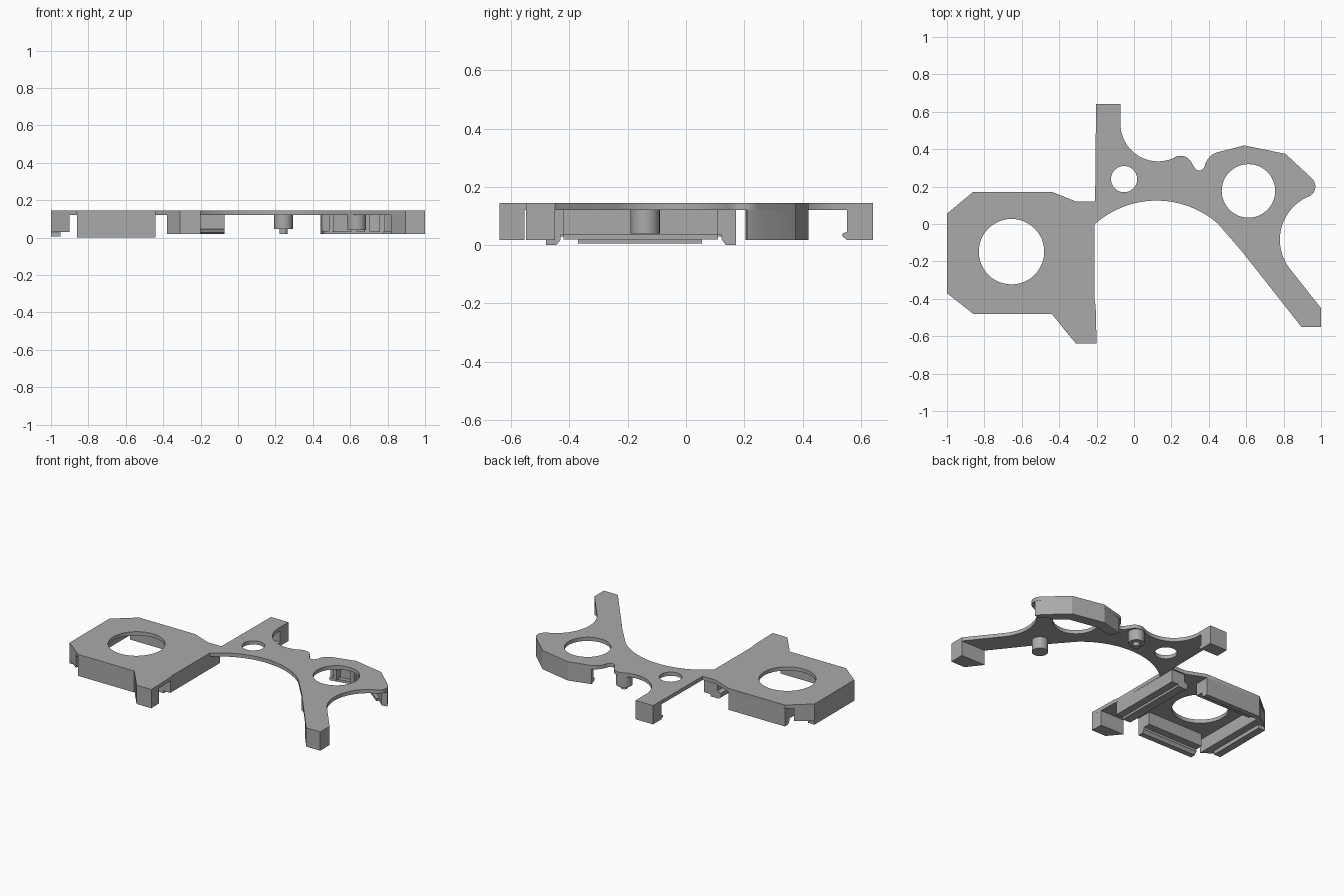
import bpy, math
from mathutils import Vector

if "Cube" in bpy.data.objects:
    bpy.data.objects.remove(bpy.data.objects["Cube"])

grey = bpy.data.materials.new("plain grey")
grey.diffuse_color = (0.4, 0.4, 0.4, 1)
grey.use_nodes = True
grey.node_tree.nodes["Principled BSDF"].inputs["Base Color"].default_value = grey.diffuse_color


def arc(a, b, c, n=14):
    """Points on the circle from a through b to c."""
    (ax, ay), (bx, by), (cx, cy) = a, b, c
    d = 2 * (ax * (by - cy) + bx * (cy - ay) + cx * (ay - by))
    sa, sb, sc = ax * ax + ay * ay, bx * bx + by * by, cx * cx + cy * cy
    ux = (sa * (by - cy) + sb * (cy - ay) + sc * (ay - by)) / d
    uy = (sa * (cx - bx) + sb * (ax - cx) + sc * (bx - ax)) / d
    r = math.hypot(ax - ux, ay - uy)
    t0, t1, t2 = (math.atan2(y - uy, x - ux) for x, y in (a, b, c))
    full = 2 * math.pi
    span = (t2 - t0) % full
    if (t1 - t0) % full > span:
        span -= full
    return [(ux + r * math.cos(t0 + span * i / n),
             uy + r * math.sin(t0 + span * i / n)) for i in range(n + 1)]


def circle(x, y, r, n=48):
    return [(x + r * math.cos(2 * math.pi * i / n),
             y + r * math.sin(2 * math.pi * i / n)) for i in range(n)]


def slab(name, loops, z0, z1):
    """Extrude an outline, with any further loops as holes."""
    cu = bpy.data.curves.new(name, 'CURVE')
    cu.dimensions = '2D'
    cu.fill_mode = 'BOTH'
    cu.extrude = (z1 - z0) / 2
    for pts in loops:
        sp = cu.splines.new('POLY')
        sp.points.add(len(pts) - 1)
        for p, (x, y) in zip(sp.points, pts):
            p.co = (x, y, 0, 1)
        sp.use_cyclic_u = True
    ob = bpy.data.objects.new(name, cu)
    ob.location.z = (z0 + z1) / 2
    bpy.context.collection.objects.link(ob)
    bpy.ops.object.select_all(action='DESELECT')
    bpy.context.view_layer.objects.active = ob
    ob.select_set(True)
    bpy.ops.object.convert(target='MESH')
    ob = bpy.context.object
    ob.data.materials.clear()
    ob.data.materials.append(grey)
    bpy.ops.object.shade_smooth_by_angle(angle=math.radians(25))
    return ob


def rail(name, a, b, inward, profile):
    """Sweep a (depth, height) profile from a to b; depth runs along inward."""
    verts = [(p[0] + inward[0] * d, p[1] + inward[1] * d, z)
             for p in (a, b) for d, z in profile]
    n = len(profile)
    faces = [tuple(range(n)), tuple(range(2 * n - 1, n - 1, -1))]
    faces += [(i, i + n, (i + 1) % n + n, (i + 1) % n) for i in range(n)]
    me = bpy.data.meshes.new(name)
    me.from_pydata(verts, [], faces)
    me.materials.append(grey)
    ob = bpy.data.objects.new(name, me)
    bpy.context.collection.objects.link(ob)
    # consistent outward normals
    bpy.ops.object.select_all(action='DESELECT')
    bpy.context.view_layer.objects.active = ob
    ob.select_set(True)
    bpy.ops.object.mode_set(mode='EDIT')
    bpy.ops.mesh.select_all(action='SELECT')
    bpy.ops.mesh.normals_make_consistent(inside=False)
    bpy.ops.object.mode_set(mode='OBJECT')


BOT, TOP = 0.12, 0.145

# cover plate with three holes
outline = [(-1, -.37), (-.86, -.48), (-.44, -.48), (-.31, -.64), (-.2, -.64),
           (-.205, -.44), (-.212, -.4), (-.21, 0)]
outline += arc((-.205, .003), (.13, .125), (.45, 0), 24)
outline += [(.58, -.15), (.895, -.55), (1, -.55), (1, -.45)]
outline += arc((.83, -.235), (.78, -.08), (.9, .13), 18)
outline += arc((.925, .143), (.97, .2), (.95, .245), 8)
outline += [(.81, .375), (.59, .42)]
outline += arc((.46, .387), (.405, .36), (.378, .31), 6)
outline += arc((.37, .295), (.35, .285), (.325, .3), 6)
outline += arc((.3, .34), (.25, .365), (.21, .352), 8)
outline += arc((.2, .348), (-.015, .395), (-.072, .52), 18)
outline += [(-.072, .642), (-.203, .642), (-.208, .12), (-.31, .12),
            (-.44, .172), (-.86, .172), (-1, .055)]
slab("cover_plate", [outline, circle(-.655, -.148, .175),
                     circle(-.053, .24, .07), circle(.612, .177, .143)], BOT, TOP)

# stepped rails around the square pocket
step = [(0, BOT), (0, 0), (.035, 0), (.05, .02), (.05, .035), (.1, .035), (.1, BOT)]
rail("front_rail", (-.86, -.48), (-.44, -.48), (0, 1), step)
rail("back_rail", (-.86, .172), (-.44, .172), (0, -1), step)
slab("left_rail", [[(-1, -.37), (-.9, -.445), (-.9, .13), (-1, .055)]], .03, BOT)
slab("left_rail_lip", [[(-1, -.37), (-.95, -.37), (-.95, .055), (-1, .055)]], 0.005, .03)
rail("right_rail", (-.212, -.42), (-.212, .11), (-1, 0),
     [(0, BOT), (0, .035), (.05, .035), (.05, .02), (.11, .02), (.125, .035), (.125, .06), (.1, .07), (.1, BOT)])

# corner feet
slab("front_left_foot", [[(-.31, -.64), (-.2, -.64), (-.203, -.555), (-.38, -.555)]], .018, BOT)
slab("arm_foot", [[(.895, -.55), (1, -.55), (1, -.45), (.817, -.45)]], .018, BOT)
rail("back_foot", (-.203, .642), (-.072, .642), (0, -1),
     [(0, BOT), (0, .018), (.09, .018), (.105, .03), (.105, .04), (.09, .045), (.09, BOT)])

# curved wall behind the round opening
wall = [(.97, .21), (.95, .245), (.81, .375), (.59, .42), (.44, .38),
        (.45, .345), (.59, .375), (.79, .335), (.93, .205)]
slab("back_wall", [wall], .018, BOT)
ledge = [(.9, .29), (.81, .375), (.59, .42), (.44, .38),
         (.46, .32), (.59, .345), (.775, .31), (.87, .235)]
slab("back_wall_ledge", [ledge], .018, .035)
for i, (x, y) in enumerate([(.5, .34), (.62, .355), (.69, .34), (.77, .325)]):
    slab("wall_rib_%d" % i, [[(x - .014, y - .02), (x + .014, y - .02),
                              (x + .014, y + .03), (x - .014, y + .03)]], .03, BOT)

# pins under the bridge
slab("large_pin", [circle(.635, -.14, .05, 32)], .04, BOT)
slab("small_pin", [circle(.243, .312, .05, 32)], .045, BOT)
slab("small_pin_tip", [circle(.243, .312, .022, 24)], .02, .045)
